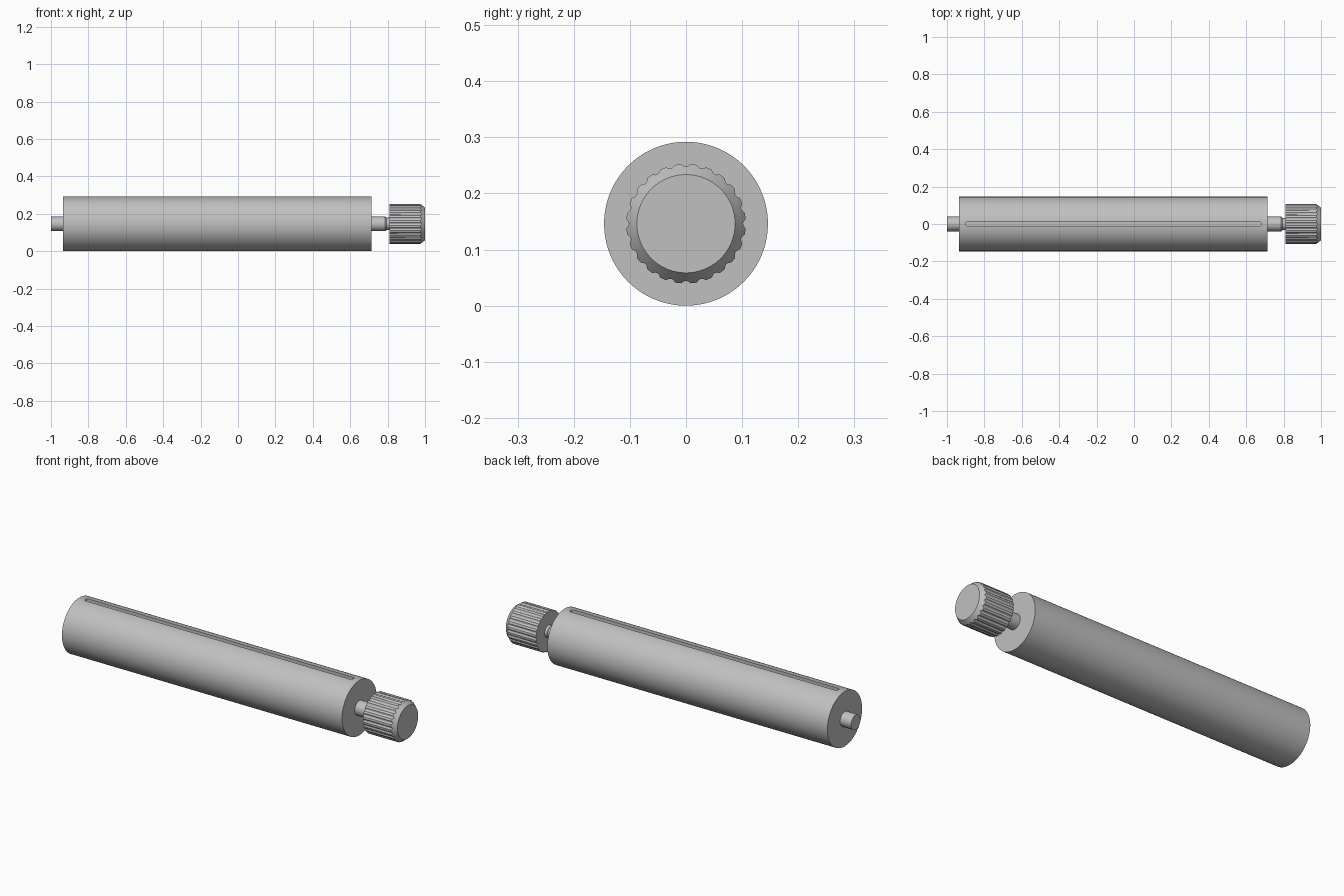
import bpy, bmesh, math

AXIS_Z = 0.146

old = bpy.data.objects.get("Cube")
if old:
    bpy.data.objects.remove(old, do_unlink=True)

metal = bpy.data.materials.new("grey_metal")
metal.use_nodes = True
grey = (0.53, 0.53, 0.53, 1)
metal.diffuse_color = grey
metal.node_tree.nodes["Principled BSDF"].inputs["Base Color"].default_value = grey


def finish(name, bm):
    bmesh.ops.recalc_face_normals(bm, faces=bm.faces)
    mesh = bpy.data.meshes.new(name)
    bm.to_mesh(mesh)
    bm.free()
    mesh.materials.append(metal)
    obj = bpy.data.objects.new(name, mesh)
    bpy.context.collection.objects.link(obj)
    return obj


def smooth(obj, degrees=25):
    bpy.ops.object.select_all(action="DESELECT")
    obj.select_set(True)
    bpy.context.view_layer.objects.active = obj
    bpy.ops.object.shade_smooth_by_angle(angle=math.radians(degrees))


def loft(name, rings):
    """Join rings of (x, radius) points, one per angle step, and cap both ends."""
    bm = bmesh.new()
    n = len(rings[0])
    loops = []
    for ring in rings:
        loop = []
        for i, (x, r) in enumerate(ring):
            a = 2 * math.pi * i / n
            loop.append(bm.verts.new((x, r * math.sin(a), AXIS_Z + r * math.cos(a))))
        loops.append(loop)
    for a, b in zip(loops, loops[1:]):
        for i in range(n):
            j = (i + 1) % n
            bm.faces.new((a[i], a[j], b[j], b[i]))
    bm.faces.new(loops[0])
    bm.faces.new(loops[-1])
    return finish(name, bm)


def turned(name, profile, sides):
    return loft(name, [[point] * sides for point in profile])


# Main cylinder with a long rounded slot along the top
body = turned("body", [(-0.935, 0.146), (0.715, 0.146)], 128)

bm = bmesh.new()
bmesh.ops.create_cube(bm, size=1)
for v in bm.verts:
    v.co = (-0.11 + v.co.x * 1.58, v.co.y * 0.026, 0.295 + v.co.z * 0.08)
upright = [e for e in bm.edges if abs(e.verts[0].co.z - e.verts[1].co.z) > 0.01]
bmesh.ops.bevel(bm, geom=upright, offset=0.0125, segments=6, profile=0.5, affect="EDGES")
cutter = finish("slot_cutter", bm)
cutter.hide_render = True

cut = body.modifiers.new("slot", "BOOLEAN")
cut.operation = "DIFFERENCE"
cut.solver = "EXACT"
cut.object = cutter
bpy.context.view_layer.objects.active = body
bpy.ops.object.modifier_apply(modifier=cut.name)
bpy.data.objects.remove(cutter, do_unlink=True)
smooth(body)

# Shaft stubs at both ends
smooth(turned("end_pin", [(-1.0, 0.039), (-0.93, 0.039)], 48))
smooth(turned("knob_shaft", [(0.71, 0.039), (0.787, 0.039), (0.795, 0.033), (0.815, 0.033)], 48))

# Fluted knob with a chamfered outer end
FLUTES, STEPS = 24, 10
CAP, RIM = 0.0875, 0.1065
radii = []
for i in range(FLUTES * STEPS):
    t = ((i + STEPS / 2) % STEPS) / STEPS
    dip = max(0, math.cos((t - 0.5) * math.pi / 0.6))
    radii.append(RIM - 0.0048 * dip)
knob = loft("knob", [
    [(0.81, r) for r in radii],
    [(1.0 - 0.025 * (r - CAP) / (RIM - CAP), r) for r in radii],
    [(1.0, CAP) for r in radii],
])
smooth(knob)
